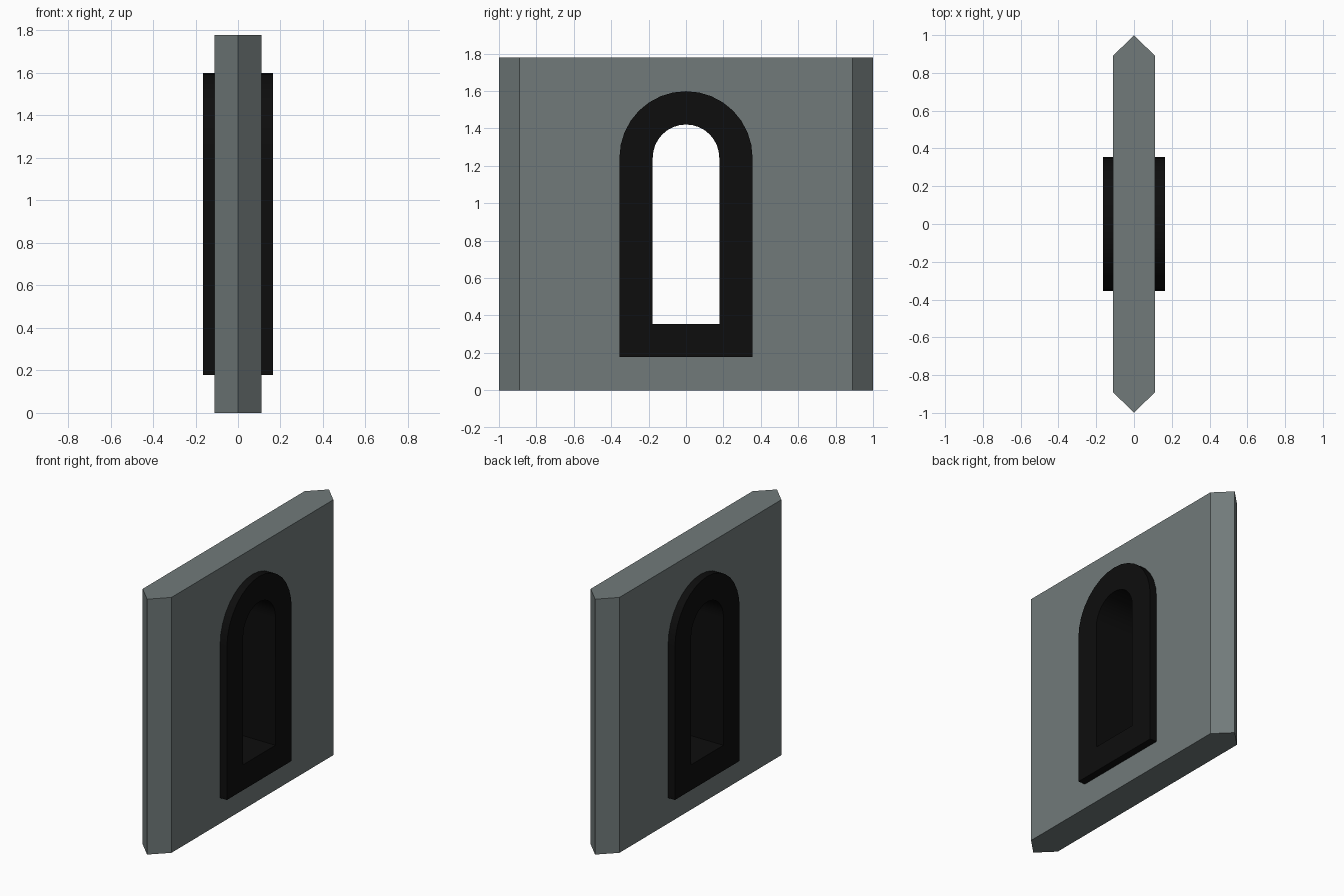
import bpy, bmesh, math

if "Cube" in bpy.data.objects:
    bpy.data.objects.remove(bpy.data.objects["Cube"])

def material(name, rgb):
    m = bpy.data.materials.new(name)
    m.diffuse_color = (*rgb, 1)
    m.use_nodes = True
    m.node_tree.nodes["Principled BSDF"].inputs["Base Color"].default_value = m.diffuse_color
    return m

stone = material("grey stone", (0.165, 0.195, 0.195))
black = material("black trim", (0.004, 0.004, 0.004))

SPRING = 1.243   # height where the arches start
SEGMENTS = 16

def arch(half_width, bottom, x):
    """Closed arched outline in the plane at x, counter-clockwise from +x."""
    pts = [(x, -half_width, bottom), (x, half_width, bottom)]
    for i in range(SEGMENTS + 1):
        a = math.pi * i / SEGMENTS
        pts.append((x, half_width * math.cos(a), SPRING + half_width * math.sin(a)))
    return pts

def make(name, bm, mat):
    bmesh.ops.recalc_face_normals(bm, faces=bm.faces)
    mesh = bpy.data.meshes.new(name)
    bm.to_mesh(mesh)
    bm.free()
    mesh.materials.append(mat)
    ob = bpy.data.objects.new(name, mesh)
    bpy.context.collection.objects.link(ob)
    return ob

def prism(name, outline, offset, mat):
    bm = bmesh.new()
    face = bm.faces.new([bm.verts.new(p) for p in outline])
    ext = bmesh.ops.extrude_face_region(bm, geom=[face])
    verts = [g for g in ext["geom"] if isinstance(g, bmesh.types.BMVert)]
    bmesh.ops.translate(bm, verts=verts, vec=offset)
    return make(name, bm, mat)

# Wall slab with pointed ends
plan = [(0, -1, 0), (0.111, -0.89, 0), (0.111, 0.89, 0),
        (0, 1, 0), (-0.111, 0.89, 0), (-0.111, -0.89, 0)]
wall = prism("wall", plan, (0, 0, 1.778), stone)

# Opening through the wall, hidden under the frame
cutter = prism("window_cutter", arch(0.28, 0.26, -0.3), (0.6, 0, 0), stone)
cutter.hide_render = True
cutter.hide_set(True)
cut = wall.modifiers.new("window opening", "BOOLEAN")
cut.operation = "DIFFERENCE"
cut.solver = "EXACT"
cut.object = cutter
bpy.context.view_layer.objects.active = wall
wall.select_set(True)
bpy.ops.object.modifier_apply(modifier=cut.name)
bpy.data.objects.remove(cutter)

# Arched window frame, standing proud on both sides
bm = bmesh.new()
loops = [[bm.verts.new(p) for p in arch(w, b, x)]
         for w, b, x in ((0.356, 0.178, 0.164), (0.178, 0.355, 0.164),
                         (0.178, 0.355, -0.164), (0.356, 0.178, -0.164))]
n = len(loops[0])
for k in range(4):
    a, b = loops[k], loops[(k + 1) % 4]
    for i in range(n):
        j = (i + 1) % n
        bm.faces.new((a[i], a[j], b[j], b[i]))
frame = make("window_frame", bm, black)
bpy.ops.object.select_all(action="DESELECT")
frame.select_set(True)
bpy.context.view_layer.objects.active = frame
bpy.ops.object.shade_smooth_by_angle()
